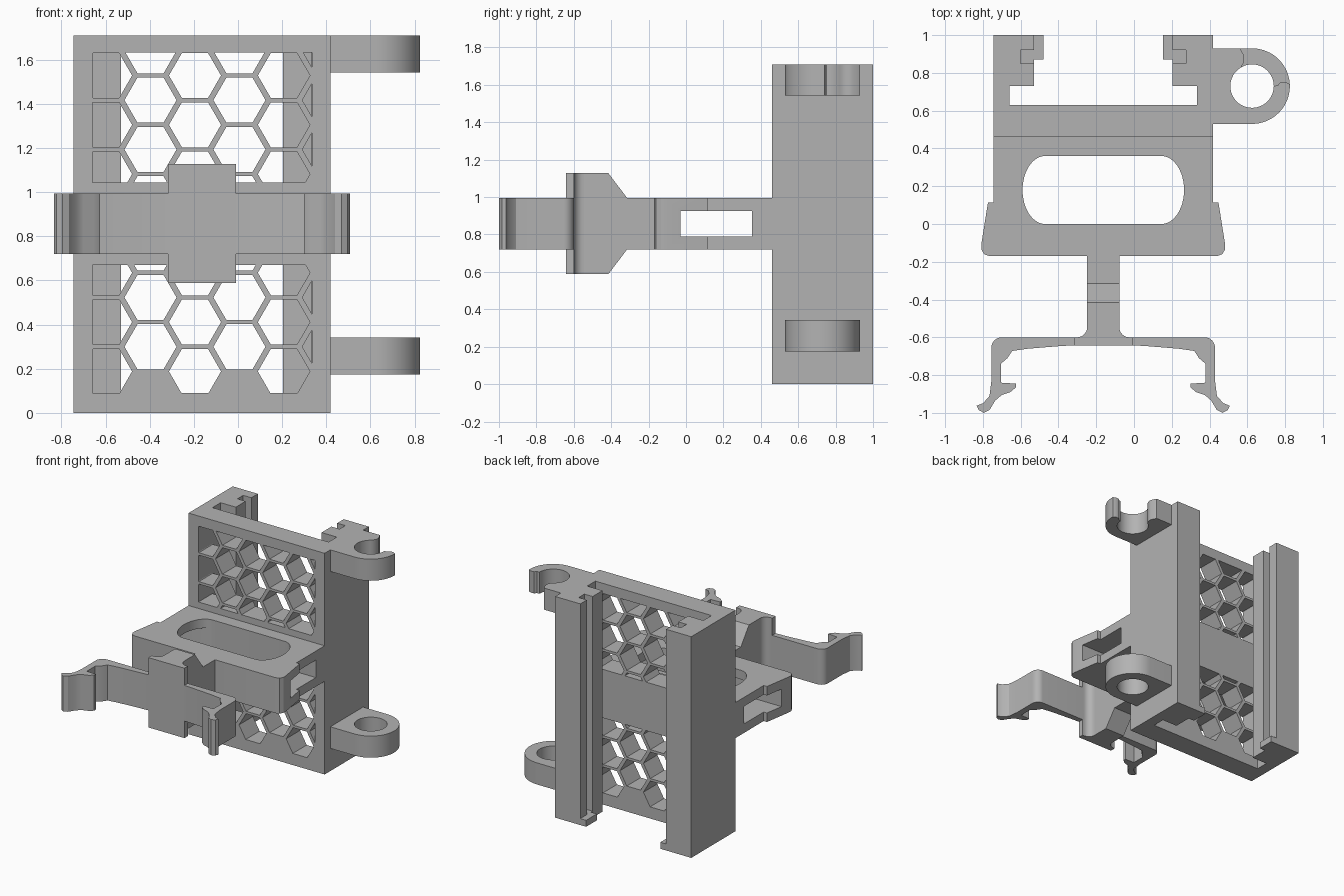
import bpy, bmesh
from math import cos, sin, radians

if "Cube" in bpy.data.objects:
    bpy.data.objects.remove(bpy.data.objects["Cube"], do_unlink=True)

grey = bpy.data.materials.new("plain grey")
grey.use_nodes = True
grey.diffuse_color = (0.45, 0.45, 0.45, 1)
grey.node_tree.nodes["Principled BSDF"].inputs["Base Color"].default_value = grey.diffuse_color

MID = -0.163  # symmetry line of holder and clip


def prisms(name, outlines, lo, hi, axis="z"):
    """Extrude closed outlines between lo and hi along an axis."""
    place = {"x": lambda u, v, w: (w, u, v),
             "y": lambda u, v, w: (u, w, v),
             "z": lambda u, v, w: (u, v, w)}[axis]
    bm = bmesh.new()
    for pts in outlines:
        a = [bm.verts.new(place(u, v, lo)) for u, v in pts]
        b = [bm.verts.new(place(u, v, hi)) for u, v in pts]
        bm.faces.new(a)
        bm.faces.new(b[::-1])
        for i in range(len(a)):
            j = (i + 1) % len(a)
            bm.faces.new((a[i], b[i], b[j], a[j]))
    bmesh.ops.recalc_face_normals(bm, faces=bm.faces)
    mesh = bpy.data.meshes.new(name)
    bm.to_mesh(mesh)
    bm.free()
    mesh.materials.append(grey)
    ob = bpy.data.objects.new(name, mesh)
    bpy.context.collection.objects.link(ob)
    return ob


def rect(u0, v0, u1, v1):
    return [(u0, v0), (u1, v0), (u1, v1), (u0, v1)]


def arc(cx, cy, rx, ry, a0, a1, n=12):
    angles = [radians(a0 + (a1 - a0) * i / n) for i in range(n + 1)]
    return [(cx + rx * cos(a), cy + ry * sin(a)) for a in angles]


def mirrored(half):
    """Close a left-half outline with its mirror image."""
    return half + [(2 * MID - x, y) for x, y in reversed(half)]


def cut(ob, cutter):
    cutter.hide_render = True
    mod = ob.modifiers.new("cut", "BOOLEAN")
    mod.operation, mod.solver, mod.object = "DIFFERENCE", "EXACT", cutter
    bpy.context.view_layer.objects.active = ob
    bpy.ops.object.modifier_apply(modifier=mod.name)
    bpy.data.objects.remove(cutter, do_unlink=True)


def smooth(ob):
    bpy.ops.object.select_all(action="DESELECT")
    ob.select_set(True)
    bpy.context.view_layer.objects.active = ob
    bpy.ops.object.shade_smooth_by_angle(angle=radians(30))


def clip(pts, k, limit, sign):
    """Keep the part of an outline on one side of a straight limit."""
    out = []
    for p, q in zip(pts, pts[1:] + pts[:1]):
        dp, dq = sign * (p[k] - limit), sign * (q[k] - limit)
        if dp >= 0:
            out.append(p)
        if dp * dq < 0:
            t = dp / (dp - dq)
            out.append((p[0] + t * (q[0] - p[0]), p[1] + t * (q[1] - p[1])))
    return out


# Holder: front wall with two grooved rails
rail = [(-0.745, 0.46), (-0.745, 1), (-0.53, 1), (-0.53, 0.92), (-0.6, 0.92),
        (-0.6, 0.85), (-0.53, 0.85), (-0.53, 0.73), (-0.66, 0.73), (-0.66, 0.63)]
holder = prisms("holder", [mirrored(rail)], 0, 1.71)

# Honeycomb windows
cells = []
for z0, z1 in ((0.09, 0.67), (1.045, 1.633)):
    for i in range(6):
        for j in range(8):
            cx, cz = -0.598 + 0.2015 * i, 0.188 + 0.2235 * (j + 0.5 * (i % 2))
            hexa = arc(cx, cz, 0.118, 0.118, 0, 300, 5)
            for k, limit, sign in ((0, -0.66, 1), (0, 0.335, -1), (1, z0, 1), (1, z1, -1)):
                hexa = clip(hexa, k, limit, sign)
            if len(hexa) > 2:
                cells.append(hexa)
cut(holder, prisms("honeycomb_cutter", cells, 0.4, 0.68, "y"))

# Stops at the foot of the rails
stop = [(-0.61, 0.85), (-0.61, 0.995), (-0.53, 1), (-0.48, 1), (-0.48, 0.87), (-0.53, 0.87), (-0.53, 0.85)]
prisms("rail_stops", [stop, [(2 * MID - x, y) for x, y in stop]], 0, 0.05)

# Bracket with an oval opening and a side slot
half = [(-0.745, 0.5), (-0.745, 0.115), (-0.773, 0.115), (-0.808, -0.105),
        (-0.808, -0.135), (-0.793, -0.16), (-0.765, -0.17)]
bracket = prisms("bracket", [mirrored(half)], 0.72, 0.995)
oval = (arc(-0.47, 0.18, 0.12, 0.18, 90, 270, 24) + arc(0.145, 0.18, 0.12, 0.18, -90, 90, 24))
cut(bracket, prisms("oval_cutter", [oval], 0.6, 1.1))
cut(bracket, prisms("slot_cutter", [rect(-0.03, 0.79, 0.353, 0.925)], -1, 1, "x"))
smooth(bracket)

# Neck flaring to a tall plate
low = [(-0.16, 0.72), (-0.315, 0.72), (-0.415, 0.588), (-0.62, 0.588)]
high = [(-0.62, 1.128), (-0.415, 1.128), (-0.315, 0.995), (-0.16, 0.995)]
prisms("neck", [low + high], -0.248, -0.078, "x")
plate = [(-0.317, -0.642), (-0.317, -0.6)] + arc(-0.302, -0.546, 0.054, 0.054, -90, 0, 8)
smooth(prisms("neck_plate", [mirrored(plate)], 0.588, 1.128))

# Spring clip with two hooked arms
outer = [(-0.3, -0.6)] + arc(-0.7, -0.655, 0.055, 0.055, 90, 180, 8) + [
    (-0.755, -0.83), (-0.765, -0.91), (-0.798, -0.948), (-0.833, -0.962),
    (-0.822, -0.985), (-0.795, -1), (-0.765, -0.985), (-0.735, -0.935),
    (-0.7, -0.905), (-0.655, -0.89), (-0.625, -0.865), (-0.625, -0.845),
    (-0.705, -0.84), (-0.705, -0.74), (-0.67, -0.71), (-0.645, -0.672),
    (-0.56, -0.66), (-0.4, -0.647), (-0.3, -0.641)]
smooth(prisms("spring_clip", [mirrored(outer)], 0.72, 0.995))

# Lower closed ring
CX, CY = 0.625, 0.73
ring = prisms("lower_ring", [[(0.4, 0.53)] + arc(CX, CY, 0.2, 0.2, -90, 90, 32) + [(0.4, 0.93)]], 0.175, 0.342)
cut(ring, prisms("ring_cutter", [arc(CX, CY, 0.115, 0.115, 0, 352.5, 47)], 0, 0.5))
smooth(ring)

# Upper open ring
hook = ([(0.4, 0.53)] + arc(CX, CY, 0.2, 0.2, -90, 3, 16)
        + [(0.8, 0.752), (0.775, 0.75), (0.762, 0.735)]
        + arc(CX, CY, 0.115, 0.115, 0, -240, 32)
        + [(0.583, 0.86), (0.583, 0.89), (0.562, 0.93), (0.4, 0.93)])
smooth(prisms("upper_ring", [hook], 1.543, 1.71))
